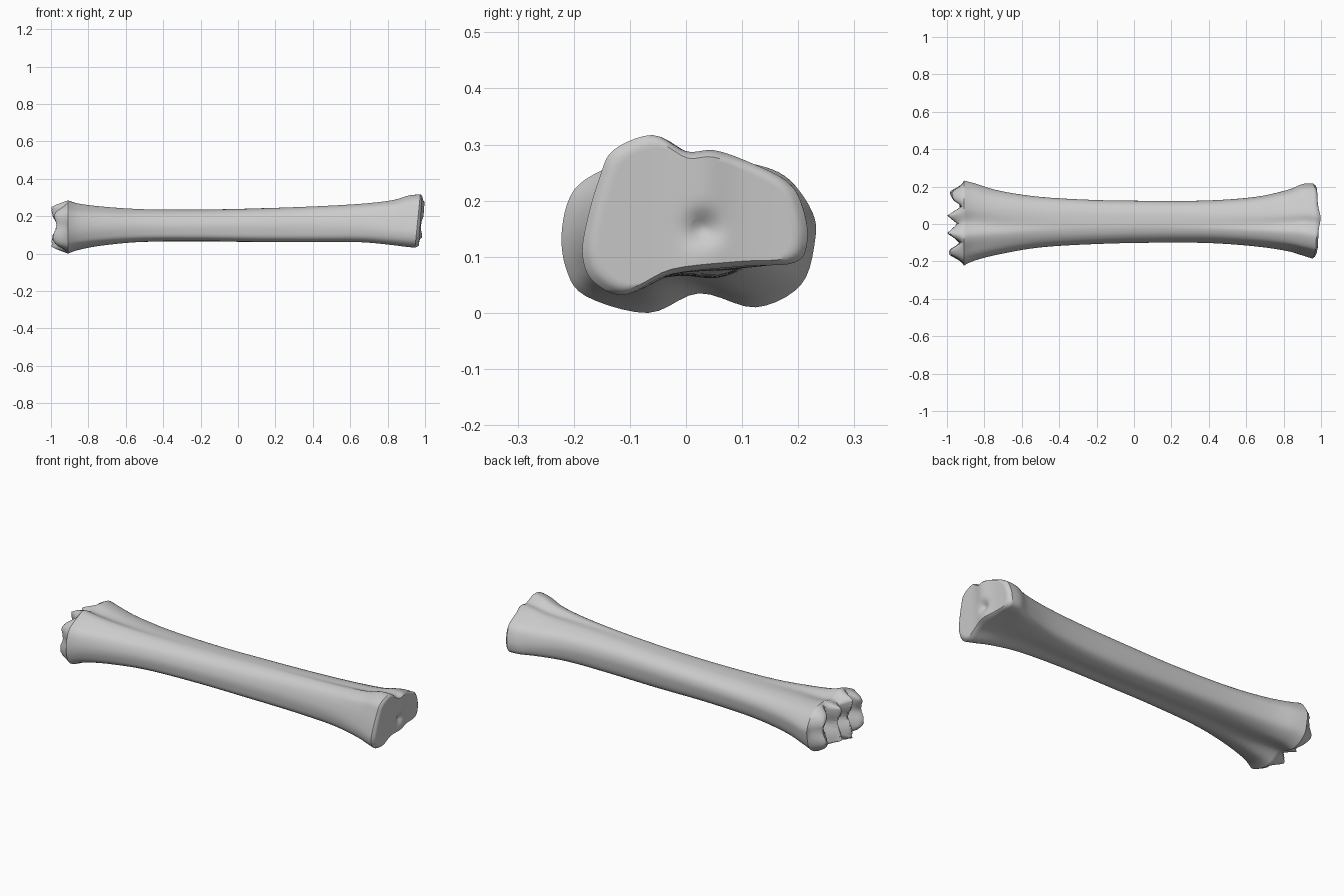
import bpy, bmesh, math
from mathutils import Vector

if "Cube" in bpy.data.objects:
    bpy.data.objects.remove(bpy.data.objects["Cube"])

# Cross-sections (y, z), anticlockwise from +y: near end, shaft, far end
NEAR = [(.217,.13),(.208,.19),(.18,.235),(.11,.27),(.05,.29),(0,.288),(-.06,.317),(-.13,.29),
        (-.155,.24),(-.178,.16),(-.185,.1),(-.165,.055),(-.11,.032),(-.03,.068),(.1,.083),(.195,.09)]
SHAFT = [(.125,.15),(.12,.19),(.1,.217),(.07,.232),(.04,.238),(0,.24),(-.03,.237),(-.06,.225),
         (-.085,.2),(-.1,.16),(-.1,.12),(-.09,.085),(-.055,.066),(-.005,.068),(.06,.065),(.11,.09)]
FAR = [(.225,.13),(.22,.18),(.18,.237),(.13,.262),(.07,.268),(.0,.255),(-.07,.285),(-.14,.26),
       (-.2,.22),(-.222,.15),(-.215,.08),(-.18,.03),(-.07,0),(.02,.035),(.12,.01),(.2,.05)]

# Stations: x, y min, y max, z min, z max, blend (-1 far, 0 shaft, 1 near)
STATIONS = [(-.91,-.222,.232,.0,.285,-1), (-.85,-.195,.217,.02,.268,-.85), (-.72,-.162,.178,.043,.253,-.5),
            (-.5,-.125,.145,.062,.239,-.15), (-.2,-.107,.128,.066,.236,0), (.1,-.1,.124,.062,.242,0),
            (.4,-.102,.126,.061,.254,.15), (.65,-.12,.145,.06,.268,.4), (.82,-.145,.182,.046,.286,.75),
            (.9,-.167,.213,.037,.31,.95), (.96,-.185,.217,.032,.317,1)]
SIDES = 16 * 5


def spline(a, b, c, d, t):
    return .5 * (2*b + (c - a)*t + (2*a - 5*b + 4*c - d)*t*t + (3*b - a - 3*c + d)*t**3)


def unit_outline(pts):
    """Smooth closed outline scaled to a 0..1 box."""
    out = []
    n = len(pts)
    for i in range(n):
        for s in range(5):
            out.append([spline(*(pts[(i + k) % n][ax] for k in (-1, 0, 1, 2)), s / 5) for ax in (0, 1)])
    lo = [min(p[a] for p in out) for a in (0, 1)]
    hi = [max(p[a] for p in out) for a in (0, 1)]
    return [[(p[a] - lo[a]) / (hi[a] - lo[a]) for a in (0, 1)] for p in out]


near, shaft, far = map(unit_outline, (NEAR, SHAFT, FAR))


def ramp(v, keys):
    for (a, fa), (b, fb) in zip(keys, keys[1:]):
        if v <= b:
            return fa + (fb - fa) * max(0, (v - a) / (b - a))
    return keys[-1][1]


def section(st):
    x, y0, y1, z0, z1, w = st
    end = near if w > 0 else far
    k = min(1, abs(w))
    lean = max(0, min(1, (x - .8) / .16))
    ring = []
    for e, s in zip(end, shaft):
        u, v = (s[a] + (e[a] - s[a]) * k for a in (0, 1))
        z = z0 + (z1 - z0) * v
        ring.append(Vector((x + lean * .1 * (z - .17), y0 + (y1 - y0) * u, z)))
    return ring


def far_face(y, z):
    """Knuckled end: vertical furrows and a shallow waist."""
    furrow = ramp(y, [(-.22,-.94), (-.165,-1), (-.135,-.985), (-.1,-.925), (-.05,-1), (0,-.945),
                      (.045,-1), (.095,-.92), (.125,-.965), (.175,-1), (.23,-.94)])
    return furrow + .028 * math.exp(-((z - .15) / .045) ** 2)


def near_face(y, z):
    """Joint face: slight tilt, central ridge and a small pit."""
    x = .976 + .07 * (z - .17) + .014 * math.exp(-((y - .03) / .05) ** 2)
    return x - .022 * math.exp(-((y - .03) ** 2 + (z - .15) ** 2) / .0008)


bm = bmesh.new()


def add_ring(pts):
    return [bm.verts.new(p) for p in pts]


def bridge(a, b):
    for i in range(SIDES):
        j = (i + 1) % SIDES
        bm.faces.new((a[i], a[j], b[j], b[i]))


# Shaft loft
rings = []
last = len(STATIONS) - 1
for i in range(last):
    q = [STATIONS[max(0, min(last, i + k))] for k in (-1, 0, 1, 2)]
    for s in range(5):
        rings.append(add_ring(section([spline(*c, s / 5) for c in zip(*q)])))
rings.append(add_ring(section(STATIONS[-1])))
for a, b in zip(rings, rings[1:]):
    bridge(a, b)


# End faces as shrinking rings
def cap(rim, face, cy, cz, rise):
    prev = rim
    base = [v.co.copy() for v in rim]
    steps = 20
    for n in range(1, steps):
        t = 1 - n / steps
        k = min(1, (1 - t) / rise)
        k = math.sin(k * math.pi / 2)
        # rounded shoulder before the face proper
        pts = []
        for p in base:
            y, z = cy + (p.y - cy) * t, cz + (p.z - cz) * t
            pts.append((p.x + (face(y, z) - p.x) * k, y, z))
        ring = add_ring(pts)
        bridge(prev, ring)
        prev = ring
    tip = bm.verts.new((face(cy, cz), cy, cz))
    for i in range(SIDES):
        bm.faces.new((prev[i], prev[(i + 1) % SIDES], tip))


cap(rings[0], far_face, 0, .145, .3)
cap(rings[-1], near_face, .02, .17, .1)
bmesh.ops.recalc_face_normals(bm, faces=bm.faces)

mesh = bpy.data.meshes.new("long_bone")
bm.to_mesh(mesh)
bm.free()
bone = bpy.data.objects.new("long_bone", mesh)
bpy.context.collection.objects.link(bone)
bpy.context.view_layer.objects.active = bone
bone.select_set(True)
bpy.ops.object.shade_smooth_by_angle(angle=math.radians(40))
